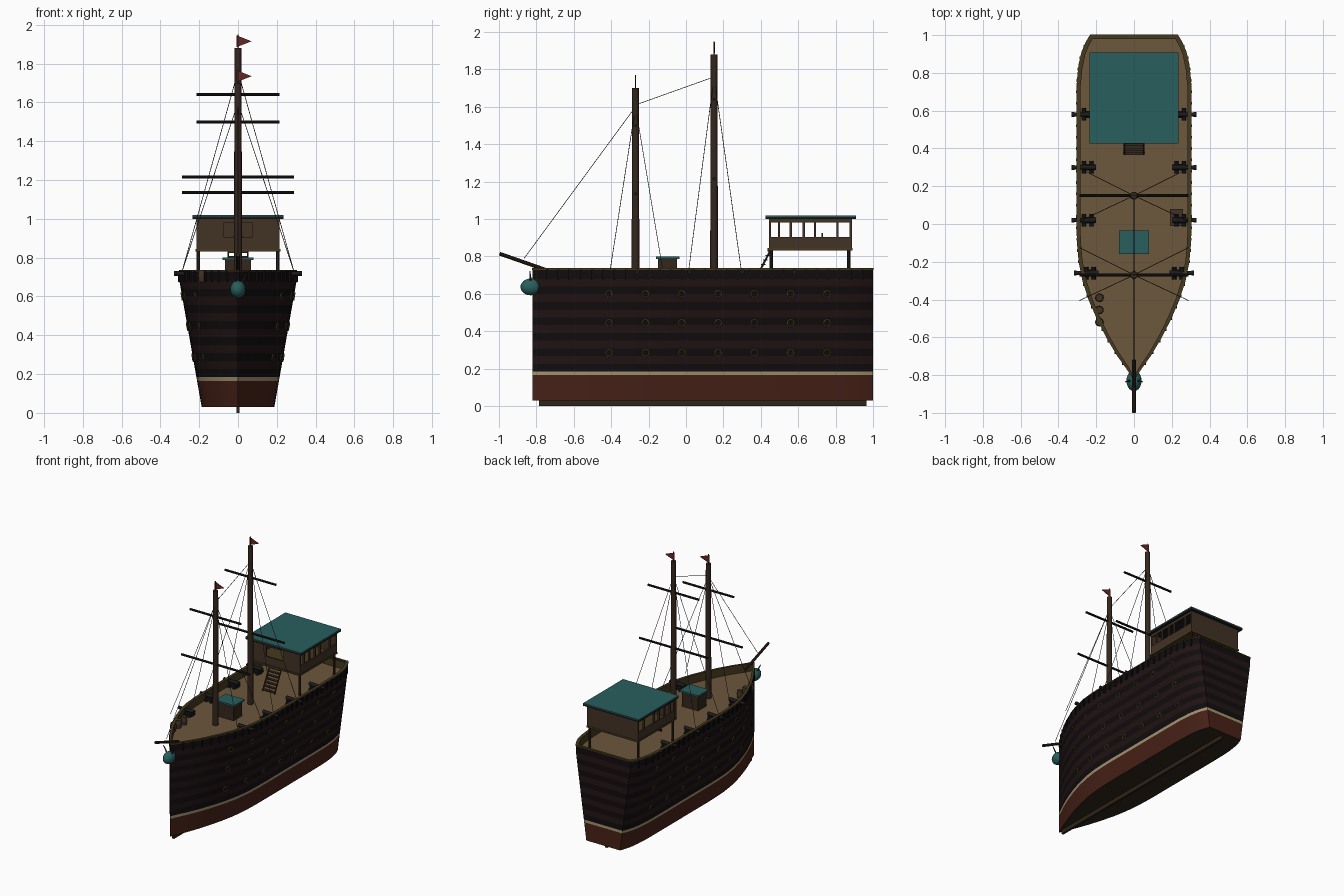
import bpy, bmesh, math
from mathutils import Vector

if "Cube" in bpy.data.objects:
    bpy.data.objects.remove(bpy.data.objects["Cube"])

def mat(name, r, g, b):
    m = bpy.data.materials.new(name)
    m.diffuse_color = (r, g, b, 1)
    m.use_nodes = True
    m.node_tree.nodes["Principled BSDF"].inputs["Base Color"].default_value = m.diffuse_color
    return m

DARK = mat("dark_plank", .006, .004, .005)
PLANK = mat("plank", .016, .007, .007)
RED = mat("red_hull", .065, .016, .009)
CREAM = mat("cream", .38, .30, .17)
BOTTOM = mat("bottom", .03, .018, .009)
DECK = mat("deck", .15, .095, .045)
RAIL = mat("rail", .06, .042, .014)
WOOD = mat("wood", .055, .032, .018)
MAST = mat("mast", .035, .02, .012)
BLACK = mat("iron", .012, .011, .011)
TEAL = mat("teal", .022, .115, .11)
GOLD = mat("brass", .10, .08, .025)
FLAG = mat("flag", .13, .02, .018)
ROPE = mat("rope", .03, .025, .02)

def from_bm(name, bm, *mats):
    me = bpy.data.meshes.new(name)
    bmesh.ops.recalc_face_normals(bm, faces=bm.faces)
    bm.to_mesh(me); bm.free()
    for m in mats: me.materials.append(m)
    ob = bpy.data.objects.new(name, me)
    bpy.context.collection.objects.link(ob)
    return ob

def smooth(ob):
    bpy.ops.object.select_all(action='DESELECT')
    ob.select_set(True)
    bpy.context.view_layer.objects.active = ob
    bpy.ops.object.shade_smooth_by_angle(angle=math.radians(35))
    return ob

def box(name, x0, x1, y0, y1, z0, z1, m):
    bm = bmesh.new()
    bmesh.ops.create_cube(bm, size=1)
    for v in bm.verts:
        v.co = ((x0+x1)/2 + v.co.x*(x1-x0), (y0+y1)/2 + v.co.y*(y1-y0), (z0+z1)/2 + v.co.z*(z1-z0))
    return from_bm(name, bm, m)

def rod(name, a, b, r, m, r2=None, n=10):
    a, b = Vector(a), Vector(b)
    bm = bmesh.new()
    bmesh.ops.create_cone(bm, cap_ends=True, segments=n, radius1=r, radius2=r if r2 is None else r2, depth=(b-a).length)
    ob = from_bm(name, bm, m)
    ob.location = (a+b)/2
    ob.rotation_mode = 'QUATERNION'
    ob.rotation_quaternion = (b-a).to_track_quat('Z', 'Y')
    return smooth(ob)

# Hull plan: half width at each y, and width factor at each z
PLAN = [(-.82, .004), (-.76, .042), (-.7, .085), (-.6, .145), (-.5, .195), (-.4, .238), (-.3, .27),
        (-.2, .29), (-.1, .299), (0, .302), (.3, .302), (.6, .302), (.75, .3), (.84, .291), (.91, .275), (.96, .254), (1, .23)]

def width(y):
    for (y0, w0), (y1, w1) in zip(PLAN, PLAN[1:]):
        if y <= y1:
            return w0 + (w1-w0)*(y-y0)/(y1-y0)
    return PLAN[-1][1]

def scale(z):
    return .62 + .38*min(1, (z-.03)/.65)

OUTLINE = [(w, y) for y, w in PLAN] + [(-w, y) for y, w in reversed(PLAN)]

# Hull shell with plank bands, rim and inner bulwark
bm = bmesh.new()
levels = [(.03, 2), (.165, 3), (.185, 0)] + [(.185 + .495*i/12, i % 2) for i in range(1, 12)] + [(.68, 0), (.73, 5)]
DECK_Z = .675
def ring(z, s, k=1.0):
    return [bm.verts.new((x*s*k, (y-.09)*(1 if k == 1 else .978)+.09, z)) for x, y in OUTLINE]
rings = [ring(z, scale(z)) for z, _ in levels] + [ring(.73, 1, .95), ring(DECK_Z, 1, .95)]
tags = [t for _, t in levels] + [5]
for a, b, t in zip(rings, rings[1:], tags):
    for i in range(len(a)):
        j = (i+1) % len(a)
        bm.faces.new((a[i], a[j], b[j], b[i])).material_index = t
bm.faces.new(rings[0]).material_index = 4
bm.faces.new(rings[-1]).material_index = 6
smooth(from_bm("hull", bm, DARK, PLANK, RED, CREAM, BOTTOM, RAIL, DECK))
box("keel", -.009, .009, -.785, .965, 0, .035, BOTTOM)

# Rail cap and bulwark stanchions
bm = bmesh.new()
loops = [[bm.verts.new((x*k, (y-.09)*(1+(k-1)*.4)+.09 if y < .9 else y-(1.01-k)*.25+.0025, z)) for x, y in OUTLINE]
         for k, z in ((1.01, .728), (1.01, .737), (.94, .737), (.94, .728))]
for a, b in zip(loops, loops[1:]+loops[:1]):
    for i in range(len(a)):
        j = (i+1) % len(a)
        bm.faces.new((a[i], a[j], b[j], b[i]))
from_bm("rail_cap", bm, RAIL)
for i in range(29):
    y = -.74 + i*.06
    for s in (-1, 1):
        x = s*width(y)
        box("stanchion", x-.006, x+.006, y-.007, y+.007, .675, .73, DARK)

# Portholes in three rows
for z in (.6, .445, .285):
    for i in range(7):
        y = -.41 + i*.194
        slope = (width(y+.02)-width(y-.02))/.04*scale(z)
        for s in (-1, 1):
            n = Vector((s, -slope, -.38/.65*width(y))).normalized()
            p = Vector((s*width(y)*scale(z), y, z))
            bpy.ops.mesh.primitive_torus_add(major_segments=16, minor_segments=6, major_radius=.018, minor_radius=.004,
                                             location=p+n*.002, rotation=n.to_track_quat('Z', 'Y').to_euler())
            ob = bpy.context.object
            ob.name = "porthole_ring"
            ob.data.materials.append(GOLD)
            rod("porthole_glass", p-n*.004, p+n*.003, .016, DARK, n=16)

# Masts, yards, pennants and shrouds
for y, top, yards, tie in ((-.27, 1.7, ((1.5, .215), (1.135, .288)), 1.6), (.15, 1.88, ((1.64, .215), (1.215, .288)), 1.76)):
    rod("mast", (0, y, DECK_Z), (0, y, top), .021, MAST, .018, 12)
    rod("flag_pole", (0, y, top), (0, y, top+.07), .003, MAST)
    for z, h in yards:
        rod("yard", (-h, y, z), (h, y, z), .008, BLACK)
    bm = bmesh.new()
    tri = [bm.verts.new(c) for c in ((-.008, y, top+.005), (.07, y, top+.035), (-.008, y, top+.066))]
    f = bmesh.ops.extrude_face_region(bm, geom=[bm.faces.new(tri)])
    for v in f['geom']:
        if isinstance(v, bmesh.types.BMVert): v.co.y += .004
    from_bm("pennant", bm, FLAG)
    for s in (-1, 1):
        for d in (-.135, .145):
            rod("shroud", (0, y, tie), (s*.288, y+d, .73), .0018, ROPE, n=5)
rod("mast_stay", (0, -.27, 1.61), (0, .15, 1.76), .0018, ROPE, n=5)
rod("fore_stay", (0, -.27, 1.6), (0, -.865, .79), .0018, ROPE, n=5)

# Bowsprit and figurehead
rod("bowsprit", (0, -.72, .718), (0, -.997, .815), .01, MAST)
bpy.ops.mesh.primitive_uv_sphere_add(segments=20, ring_count=12, radius=1, location=(0, -.83, .637))
ob = bpy.context.object
ob.name = "figurehead"
ob.scale = (.04, .055, .045)
ob.data.materials.append(TEAL)
smooth(ob)
for s in (-1, 1):
    rod("figurehead_horn", (s*.02, -.83, .67), (s*.045, -.835, .72), .006, WOOD, .003, 8)

# Stern cabin on legs
for x in (-.205, .205):
    for y in (.455, .87):
        rod("cabin_leg", (x, y, DECK_Z), (x, y, .84), .009, MAST)
box("cabin_floor", -.218, .218, .437, .89, .832, .845, RAIL)
for s in (-1, 1):
    a, b = sorted((s*.215, s*.203))
    box("cabin_side_wall", a, b, .443, .887, .845, .905, WOOD)
    box("cabin_side_header", a, b, .443, .887, .982, 1.0, WOOD)
    for y in (.449, .497, .56, .63, .69, .81, .881):
        box("window_post", a, b, y-.006, y+.006, .905, .982, WOOD)
    a, b = sorted((s*.072, s*.203))
    box("cabin_front_panel", a, b, .443, .455, .905, .982, WOOD)
box("cabin_front_wall", -.203, .203, .443, .455, .845, .905, WOOD)
box("cabin_front_header", -.203, .203, .443, .455, .982, 1.0, WOOD)
box("cabin_back_wall", -.203, .203, .875, .887, .845, 1.0, WOOD)
box("roof_base", -.235, .235, .425, .908, 1.0, 1.012, BLACK)
box("roof_top", -.235, .235, .425, .908, 1.012, 1.019, TEAL)
rod("helm_post", (0, .735, .845), (0, .735, .9), .007, MAST)
rod("helm_wheel", (0, .725, .9), (0, .732, .9), .025, MAST, n=16)

# Stairs up to the cabin
for s in (-.05, .05):
    rod("stair_rail", (s, .37, DECK_Z), (s, .455, .84), .005, MAST, n=6)
for i in range(7):
    t = (i+.5)/7
    y, z = .37+.085*t, DECK_Z+.165*t
    box("stair_step", -.05, .05, y-.012, y+.012, z-.003, z+.003, MAST)

# Deck hatch house, crate and barrels
box("hatch_body", -.068, .068, -.15, -.048, DECK_Z, .787, MAST)
box("hatch_lid", -.08, .08, -.16, -.035, .787, .8, TEAL)
box("deck_grate", .19, .26, -.01, .08, DECK_Z, .684, WOOD)
for y in (-.39, -.455, -.52):
    x = -.183
    rod("barrel_lower", (x, y, DECK_Z), (x, y, .705), .019, WOOD, .023, 12)
    rod("barrel_upper", (x, y, .705), (x, y, .736), .023, WOOD, .019, 12)

# Cannons along both sides
for y, inset in ((-.26, .012), (.02, 0), (.3, 0), (.58, 0)):
    for s in (-1, 1):
        X = lambda v: s*(v-inset)
        a, b = sorted((X(.21), X(.278)))
        box("cannon_carriage", a, b, y-.018, y+.018, .682, .708, BLACK)
        rod("cannon_barrel", (X(.2), y, .718), (X(.328), y, .718), .014, BLACK, .01, 12)
        rod("cannon_muzzle", (X(.316), y, .718), (X(.33), y, .718), .013, BLACK, n=12)
        for wx in (.225, .265):
            rod("cannon_wheel_axle", (X(wx), y-.033, .689), (X(wx), y+.033, .689), .012, BLACK)
